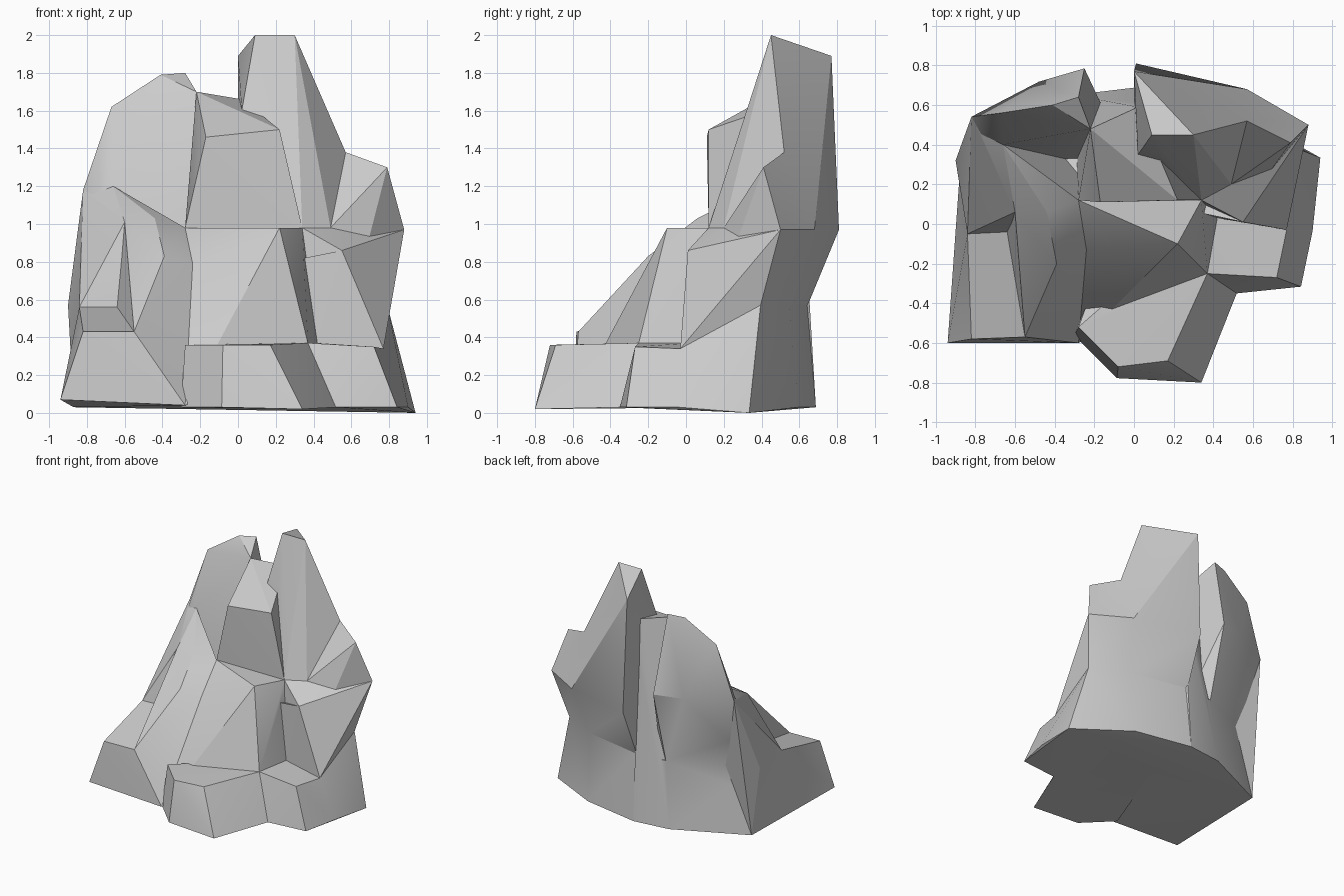
import bpy, bmesh, math
from mathutils import Vector as V

if "Cube" in bpy.data.objects:
    bpy.data.objects.remove(bpy.data.objects["Cube"])

blocks = []
ROOT = V((0, .25, .03))


def back(x, z):
    """Point on the curved back wall: tucked in at the waist, arched in plan."""
    y = .69 - .08 * z if z < .65 else .81
    return V((x, y - .4 * x * x, z))


def block(name, *pts):
    """Faceted boulder spanning exposed corners, rooted in the middle of the rock."""
    bm = bmesh.new()
    for p in (*pts, ROOT):
        bm.verts.new(p)
    bmesh.ops.convex_hull(bm, input=bm.verts[:])
    bmesh.ops.delete(bm, geom=[v for v in bm.verts if not v.link_faces], context='VERTS')
    bmesh.ops.recalc_face_normals(bm, faces=bm.faces[:])
    me = bpy.data.meshes.new(name)
    bm.to_mesh(me)
    bm.free()
    ob = bpy.data.objects.new(name, me)
    bpy.context.collection.objects.link(ob)
    blocks.append(ob)


def foot(p, spread):
    """Spread a ledge corner outward and down to the ground."""
    return V((p.x * spread, p.y * spread, .03))


# Corners shared by neighbouring blocks
chest_l, chest_r = V((-.28, .12, .98)), V((.34, .12, .98))
knee, hip = V((.37, -.25, .37)), V((.42, .03, .37))
elbow, ridge = V((.55, .01, .86)), V((.69, .27, .91))
nook, notch = V((.49, .2, .98)), V((.57, .52, 1.38))
arm_a, arm_b = V((-.6, .06, 1.01)), V((-.44, .06, 1.03))
arm_c, arm_d = V((-.39, -.2, .83)), V((-.55, -.57, .43))
ledge_a, ledge_b = V((-.84, -.05, .56)), V((-.64, -.04, .56))
lip, toe = V((-.24, -.13, .79)), V((-.28, -.6, .04))
cheek, saddle = V((-.66, .4, 1.2)), V((-.22, .48, 1.7))
shelf_r = [V((.72, -.27, .35)), V((.77, -.03, .34))]
feet_r = [foot(p, 1.17) for p in shelf_r]
ground = [back(x, .03) for x in (.94, .48, 0, -.3, -.87)]
ground[0].z = 0
waist = [back(x, .57) for x in (.79, .5, 0, -.25, -.9)]
rim_r = [back(x, .97) for x in (.88, .57, .01)]
rim_l = [back(x, 1.18) for x in (-.25, -.48, -.82)]

# Broad base, back and sides
block("rock", *ground, *waist, feet_r[1], shelf_r[1], hip, elbow)
# Front wall and sloping arm around the hollow
block("front_wall", chest_l, chest_r, V((.22, -.1, .98)), hip, knee, V((-.04, -.31, .36)), lip, toe)
block("left_arm", arm_a, arm_b, arm_c, arm_d, ledge_b, chest_l, lip, toe)
block("left_ledge", V((-.94, -.6, .07)), V((-.82, -.58, .43)), toe, arm_d, ledge_a, ledge_b, ground[4])
block("left_shoulder", arm_a, arm_b, chest_l, ledge_a, ledge_b, cheek, waist[4], rim_l[2], ground[4])
# Left tower, saddle pier, right tower and shoulder
block("left_tower", V((-.28, .64, 1.8)), V((-.41, .6, 1.79)), V((-.67, .56, 1.62)), saddle,
      cheek, *rim_l, *waist[3:])
block("middle_pier", V((-.17, .11, 1.46)), V((.22, .12, 1.5)), V((.02, .34, 1.6)), saddle,
      V((.02, .59, 1.66)), chest_l, chest_r, *ground[2:4])
block("right_tower", V((0, .77, 1.89)), V((.09, .45, 2)), V((.3, .45, 2)), V((.02, .35, 1.6)),
      notch, chest_r, nook, *rim_r[1:], *waist[1:3])
block("right_shoulder", notch, V((.79, .41, 1.3)), ridge, nook, *rim_r[:2], *waist[:2])
block("right_buttress", chest_r, elbow, ridge, nook, hip, shelf_r[1], rim_r[0], *waist[:2])
# Low shelves
shelf_f = [V((x, y, .36)) for x, y in ((-.28, -.52), (-.04, -.31), (.17, -.69), (-.08, -.72))]
block("front_shelf", knee, *shelf_f, *[foot(p, 1.08) for p in shelf_f],
      V((.34, -.8, .02)), foot(knee, 1.4))
block("right_shelf", knee, hip, *shelf_r, *feet_r, foot(knee, 1.4), ground[0])

# Merge all blocks into one rock
rock = blocks[0]
bpy.context.view_layer.objects.active = rock
rock.select_set(True)
for b in blocks[1:]:
    mod = rock.modifiers.new(b.name, 'BOOLEAN')
    mod.operation, mod.solver, mod.object = 'UNION', 'EXACT', b
    bpy.ops.object.modifier_apply(modifier=mod.name)
    bpy.data.objects.remove(b)
bpy.ops.object.shade_smooth_by_angle(angle=math.radians(25))
